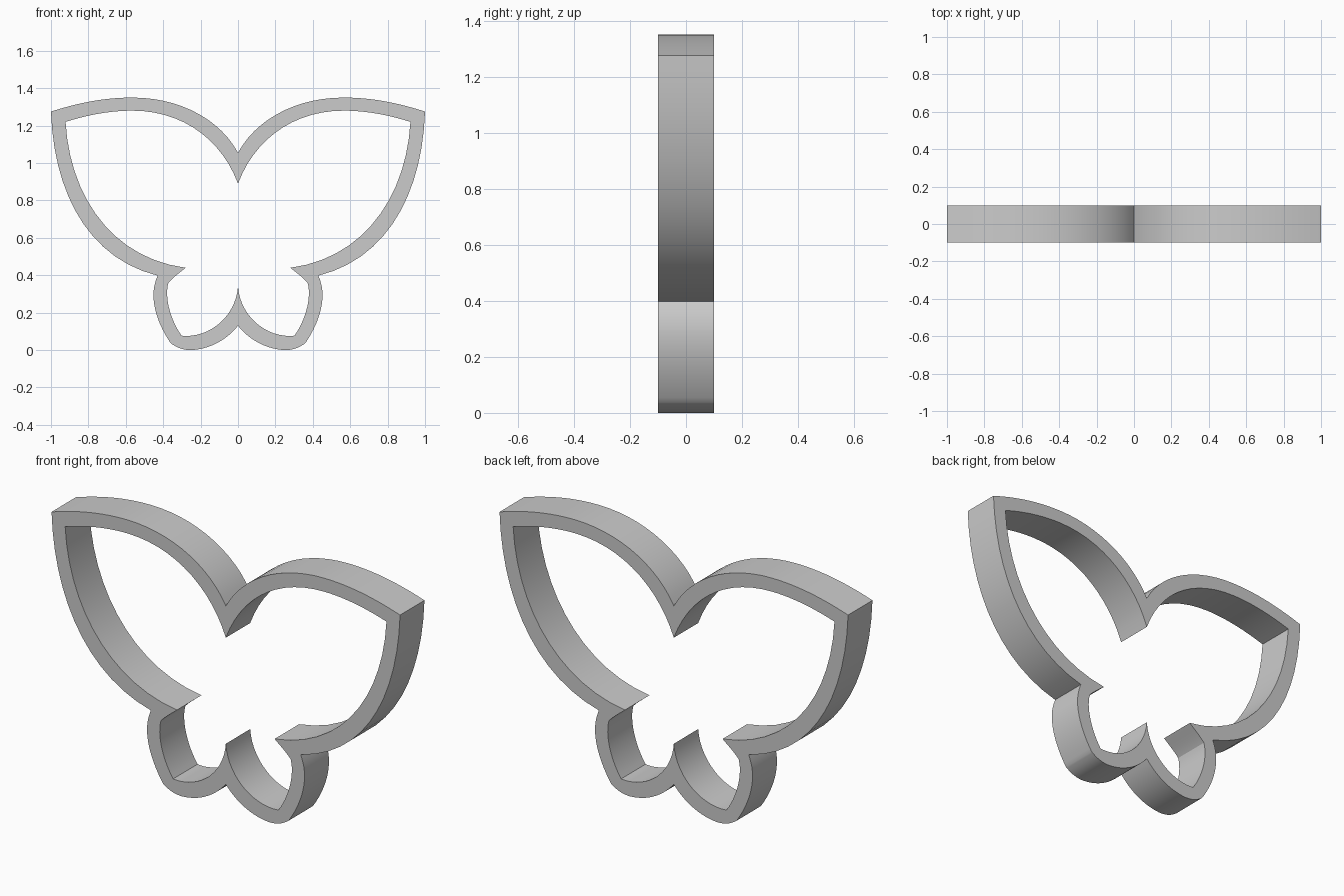
import bpy, bmesh
from mathutils import Vector
from mathutils.geometry import interpolate_bezier

if "Cube" in bpy.data.objects:
    bpy.data.objects.remove(bpy.data.objects["Cube"])

DEPTH = 0.2
STEPS = 14

# Right half outlines (x, z): start point, then two handles and an end per curve.
# Both run top notch, wing top, wing tip, waist, lower lobe, lobe corner, bottom notch.
OUTER = [(0, 1.055),
         (0.10, 1.24), (0.32, 1.35), (0.565, 1.35),
         (0.72, 1.35), (0.86, 1.32), (1.0, 1.275),
         (0.985, 0.84), (0.80, 0.49), (0.43, 0.398),
         (0.445, 0.36), (0.452, 0.33), (0.452, 0.29),
         (0.45, 0.20), (0.41, 0.11), (0.36, 0.037),
         (0.33, 0.015), (0.30, 0.0), (0.25, 0.0),
         (0.15, 0.005), (0.06, 0.055), (0, 0.13)]
INNER = [(0, 0.89),
         (0.09, 1.13), (0.30, 1.28), (0.565, 1.28),
         (0.69, 1.28), (0.81, 1.255), (0.922, 1.22),
         (0.90, 0.82), (0.67, 0.49), (0.28, 0.44),
         (0.31, 0.415), (0.345, 0.39), (0.372, 0.36),
         (0.395, 0.28), (0.36, 0.16), (0.302, 0.077),
         (0.285, 0.075), (0.265, 0.075), (0.25, 0.077),
         (0.12, 0.09), (0.01, 0.20), (0, 0.34)]


def sample(points):
    """Turn chained curves into one list of points."""
    pts = [Vector((x, 0, z)) for x, z in points]
    path = [pts[0]]
    for i in range(0, len(pts) - 1, 3):
        path += interpolate_bezier(*pts[i:i + 4], STEPS)[1:]
    return path


# Half of the wall: four-cornered cross-section swept along both outlines
bm = bmesh.new()
rings = []
for o, i in zip(sample(OUTER), sample(INNER)):
    rings.append([bm.verts.new((p.x, y, p.z)) for p, y in
                  ((o, -DEPTH / 2), (o, DEPTH / 2), (i, DEPTH / 2), (i, -DEPTH / 2))])
for a, b in zip(rings, rings[1:]):
    for k in range(4):
        n = (k + 1) % 4
        bm.faces.new((a[k], a[n], b[n], b[k]))

# Mirror to the left and weld at the centre
geom = bm.verts[:] + bm.edges[:] + bm.faces[:]
bmesh.ops.mirror(bm, geom=geom, axis='X', merge_dist=0.0001)
bmesh.ops.remove_doubles(bm, verts=bm.verts[:], dist=0.0001)
bmesh.ops.recalc_face_normals(bm, faces=bm.faces[:])

mesh = bpy.data.meshes.new("butterfly_cutter")
bm.to_mesh(mesh)
bm.free()
cutter = bpy.data.objects.new("butterfly_cutter", mesh)
bpy.context.collection.objects.link(cutter)
bpy.context.view_layer.objects.active = cutter
cutter.select_set(True)
bpy.ops.object.shade_smooth_by_angle(angle=0.5)
